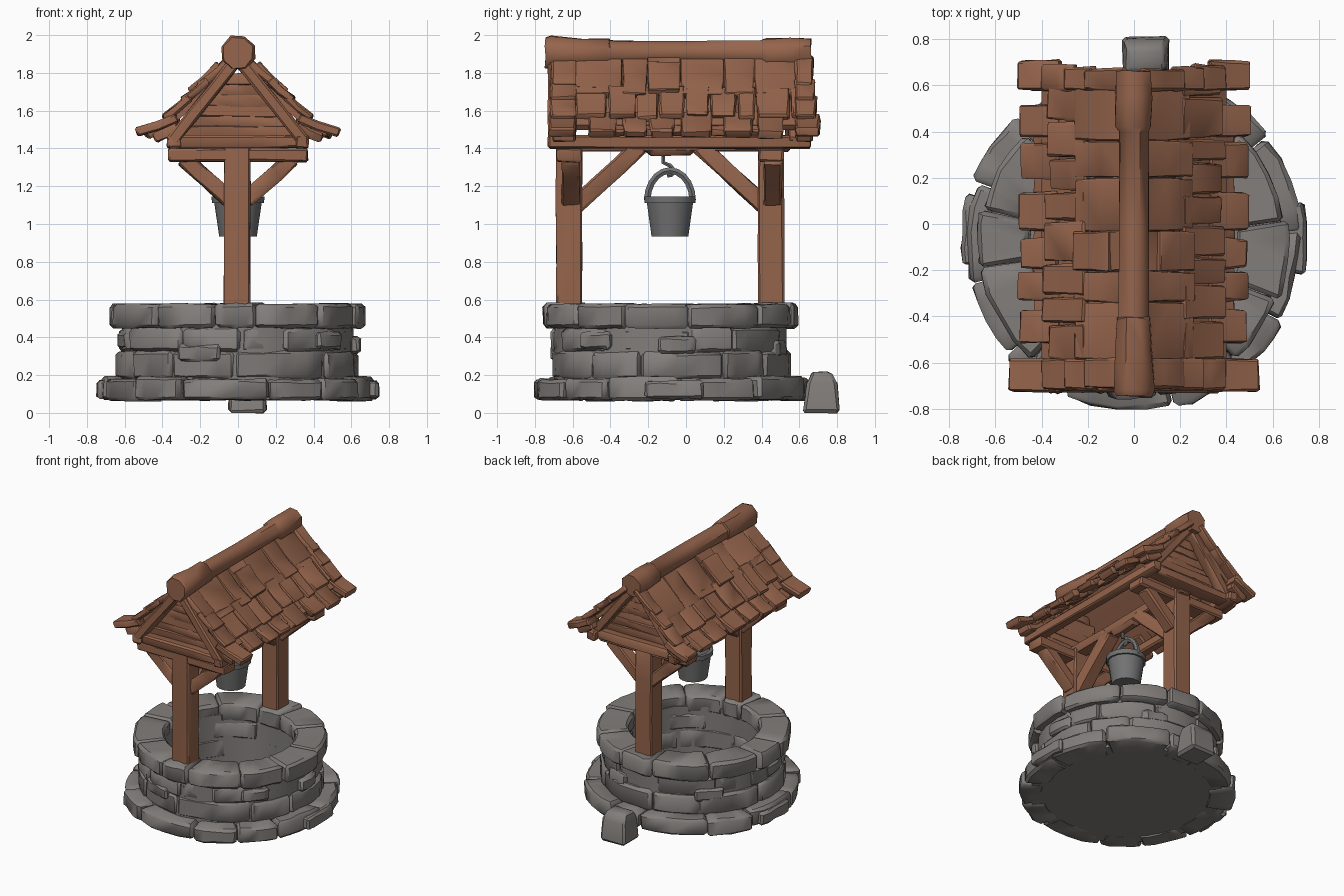
import bpy, bmesh, math, random
from mathutils import Vector

if "Cube" in bpy.data.objects:
    bpy.data.objects.remove(bpy.data.objects["Cube"])

random.seed(7)
CY = -0.085                      # centre of the well along y
rnd = random.uniform


def material(name, rgb):
    m = bpy.data.materials.new(name)
    m.diffuse_color = (*rgb, 1)
    m.use_nodes = True
    m.node_tree.nodes["Principled BSDF"].inputs["Base Color"].default_value = m.diffuse_color
    return m


STONE = material("grey stone", (0.222, 0.208, 0.197))
WOOD = material("brown wood", (0.30, 0.128, 0.072))
METAL = material("bucket grey", (0.17, 0.171, 0.172))


def finish(bm, name, mat, bevel=0.012, noise=0.0, angle=35):
    """Chip the edges, roughen, and turn the bmesh into an object."""
    bmesh.ops.recalc_face_normals(bm, faces=bm.faces)
    if bevel:
        sharp = [e for e in bm.edges if len(e.link_faces) == 2 and e.calc_face_angle() > 0.7]
        bmesh.ops.bevel(bm, geom=sharp, offset=bevel, segments=1, affect='EDGES', clamp_overlap=True)
    for v in bm.verts:
        v.co += Vector((rnd(-1, 1), rnd(-1, 1), rnd(-1, 1))) * noise
    me = bpy.data.meshes.new(name)
    bm.to_mesh(me)
    bm.free()
    me.materials.append(mat)
    ob = bpy.data.objects.new(name, me)
    bpy.context.collection.objects.link(ob)
    bpy.ops.object.select_all(action='DESELECT')
    ob.select_set(True)
    bpy.context.view_layer.objects.active = ob
    bpy.ops.object.shade_smooth_by_angle(angle=math.radians(angle))
    return ob


def loft(bm, loops, caps=True):
    """Skin a list of equal closed loops of points."""
    rings = [[bm.verts.new(p) for p in lp] for lp in loops]
    n = len(rings[0])
    for a, b in zip(rings, rings[1:]):
        for i in range(n):
            bm.faces.new((a[i], a[(i + 1) % n], b[(i + 1) % n], b[i]))
    if caps:
        bm.faces.new(rings[0])
        bm.faces.new(rings[-1])


def arc_stone(bm, r0, r1, a0, a1, z0, z1, segs=4):
    loops = []
    for i in range(segs + 1):
        t = a0 + (a1 - a0) * i / segs
        j = rnd(-0.008, 0.008)
        loops.append([(r * math.cos(t), CY + r * math.sin(t), z) for r, z in
                      ((r0, z0), (r1 + j, z0), (r1 + j, z1), (r0, z1))])
    loft(bm, loops)


def stone_ring(name, count, r0, r1, z0, z1, gap, rvar, zvar, phase=0.0):
    bm = bmesh.new()
    cuts = [phase + (i + rnd(-0.22, 0.22)) * math.tau / count for i in range(count)]
    cuts.append(cuts[0] + math.tau)
    for a, b in zip(cuts, cuts[1:]):
        arc_stone(bm, r0 + rnd(-0.015, 0.01), r1 + rnd(-rvar, rvar), a + gap, b - gap,
                  z0 - rnd(0, zvar), z1 + rnd(-zvar, zvar))
    return finish(bm, name, STONE, 0.018, 0.004, 42)


def lathe(bm, profile, n, centre, axis='z', caps=True, turn=0.0):
    loops = []
    for r, h in profile:
        lp = []
        for i in range(n):
            c, s = r * math.cos(turn + i * math.tau / n), r * math.sin(turn + i * math.tau / n)
            lp.append(Vector(centre) + Vector((c, s, h) if axis == 'z' else (c, h, s)))
        loops.append(lp)
    loft(bm, loops, caps)


def beam(name, p, q, w, h, side=(0, 1, 0), bevel=0.01, noise=0.004, segs=3):
    """Timber from p to q: w wide along 'side', h deep across it."""
    p, q, s = Vector(p), Vector(q), Vector(side)
    u = (q - p).normalized().cross(s).normalized()
    bm = bmesh.new()
    loft(bm, [[p.lerp(q, i / segs) + s * a * w / 2 + u * b * h / 2 for a, b in
               ((-1, -1), (1, -1), (1, 1), (-1, 1))] for i in range(segs + 1)])
    return finish(bm, name, WOOD, bevel, noise)


# --- Stone well ---
bm = bmesh.new()
lathe(bm, [(0.66, 0.07), (0.66, 0.11)], 32, (0, CY, 0))
finish(bm, "well_floor", STONE, 0)
bm = bmesh.new()
lathe(bm, [(0.455, 0.09), (0.612, 0.09), (0.612, 0.5), (0.455, 0.5), (0.455, 0.09)], 28, (0, CY, 0), caps=False)
bmesh.ops.remove_doubles(bm, verts=bm.verts, dist=1e-5)
finish(bm, "wall_core", STONE, 0, 0.005)
stone_ring("base_stones", 12, 0.56, 0.735, 0.07, 0.185, 0.005, 0.02, 0.01, 0.15)
stone_ring("wall_lower_stones", 10, 0.46, 0.632, 0.18, 0.325, 0.002, 0.014, 0.006, 0.4)
stone_ring("wall_upper_stones", 11, 0.46, 0.618, 0.325, 0.45, 0.002, 0.014, 0.006, 0.1)
stone_ring("rim_stones", 12, 0.45, 0.668, 0.45, 0.576, 0.003, 0.012, 0.005, 0.25)

# stones at the sides that stand out of the base and wall
bm = bmesh.new()
for a in (-0.18, 2.85):
    arc_stone(bm, 0.56, 0.75, a, a + 0.42, 0.075, 0.17)
for i in range(6):
    a = i * 1.05 + rnd(-0.2, 0.2)
    z = rnd(0.24, 0.34)
    arc_stone(bm, 0.56, rnd(0.632, 0.645), a, a + rnd(0.3, 0.42), z, z + 0.09)
finish(bm, "protruding_stones", STONE, 0.015, 0.004)

# loose block at the back
bm = bmesh.new()
loft(bm, [[(0.05 + x * w, 0.715 + y * d + o, z) for x, y in ((-1, -1), (1, -1), (1, 1), (-1, 1))]
          for z, w, d, o in ((0, 0.10, 0.10, 0), (0.16, 0.095, 0.08, 0.005), (0.22, 0.08, 0.05, 0.0))])
finish(bm, "back_step_stone", STONE, 0.015, 0.004)

# --- Timber frame, front and back ---
for end, y, out in (("front", -0.62, -1), ("back", 0.45, 1)):
    beam(end + "_post", (-0.004, y, 0.56), (-0.004, y, 1.42), 0.138, 0.138, noise=0.003)
    beam(end + "_cross_beam", (-0.37, y, 1.365), (0.37, y, 1.365), 0.13, 0.07)
    yg = -0.66 if out < 0 else 0.57
    beam(end + "_tie_beam", (-0.36, yg, 1.435), (0.36, yg, 1.435), 0.10, 0.065)
    beam(end + "_long_brace", (0, y - out * 0.03, 1.09), (0, y - out * 0.38, 1.415), 0.10, 0.09, (1, 0, 0))
    for k in range(6):           # gable boards
        z = 1.49 + k * 0.055
        w = 0.31 - k * 0.048
        yb = yg - out * 0.03 + rnd(-0.01, 0.01)
        beam(end + "_gable_board", (-w, yb, z + rnd(-.006, .006)), (w, yb, z + rnd(-.006, .006)),
             0.03, 0.062, bevel=0.005)
    for s in (-1, 1):
        beam(end + "_side_brace", (s * 0.04, y + 0.01, 1.125), (s * 0.29, y + 0.01, 1.35), 0.095, 0.085)
        beam(end + "_rafter", (s * 0.01, yg - 0.01 + out * 0.02, 1.865),
             (s * 0.355, yg - 0.01 + out * 0.02, 1.43), 0.08, 0.065)
beam("centre_beam", (0, -0.64, 1.42), (0, 0.55, 1.42), 0.10, 0.07, (1, 0, 0))
beam("hook_beam", (0, CY - 0.13, 1.392), (0, CY + 0.13, 1.392), 0.09, 0.06, (1, 0, 0), 0.025)

# --- Roof ---


def tile(bm, s, y0, y1, a, b, thick, lift=0.0):
    """Shingle whose top runs from a to b (x, z) on side s."""
    d = Vector((b[0] - a[0], b[1] - a[1])).normalized()
    n = Vector((-d.y, d.x))
    loops = []
    for t in (0, 0.5, 1):
        c = Vector(a).lerp(Vector(b), t) + n * (lift - (0.006 if t == 0.5 else 0))
        e = c - n * thick
        f = 0.006 * t
        loops.append([(s * c.x, y0 + f, c.y), (s * c.x, y1 - f, c.y), (s * e.x, y1 - f, e.y), (s * e.x, y0 + f, e.y)])
    loft(bm, loops)


EAVE = [-0.52, -0.37, -0.335, -0.205, -0.195, -0.06, -0.03, 0.14, 0.195, 0.355, 0.375, 0.52]
for s, side in ((-1, "left"), (1, "right")):
    bm = bmesh.new()
    tile(bm, s, -0.67, 0.62, (0.02, 1.865), (0.40, 1.525), 0.035)
    finish(bm, side + "_roof_deck", WOOD, 0)
    beam(side + "_eave_beam", (s * 0.34, -0.73, 1.435), (s * 0.34, 0.66, 1.435), 0.07, 0.07, (1, 0, 0))

    bm = bmesh.new()             # top row: wide boards
    cuts = [-0.59, -0.34, -0.205, -0.03, 0.2, 0.36, 0.6]
    for k, (a, b) in enumerate(zip(cuts, cuts[1:])):
        tile(bm, s, a, b, (0.04, 1.885), (0.255 + rnd(-.012, .015), 1.69), 0.035, 0.012 * (k == 2) + rnd(0, .006))
    tile(bm, s, -0.205, -0.03, (0.10, 1.845), (0.25, 1.70), 0.03, 0.022)
    finish(bm, side + "_upper_roof_boards", WOOD, 0.005, 0.004)

    bm = bmesh.new()             # middle row
    y = -0.59
    while y < 0.58:
        w = min(rnd(0.10, 0.19), 0.61 - y)
        r = rnd(-0.02, 0.015)
        tile(bm, s, y, y + w - 0.005, (0.21, 1.725), (0.385 + r, 1.575 - r * 0.8), 0.038, rnd(0, 0.014))
        y += w
    finish(bm, side + "_middle_shingles", WOOD, 0.008, 0.004)

    bm = bmesh.new()             # eave row, flared outwards
    for a, b in zip(EAVE[::2], EAVE[1::2]):
        tile(bm, s, a, b, (0.33, 1.60), (0.502 + rnd(-.012, .008), 1.495 + rnd(-.008, .008)), 0.05)
    for a, b in zip(EAVE[1:-1:2], EAVE[2::2]):
        tile(bm, s, a - 0.03, b + 0.03, (0.33, 1.575), (0.44, 1.495), 0.04)
    finish(bm, side + "_eave_shingles", WOOD, 0.009, 0.005)

    bm = bmesh.new()             # raised shingles along both gable edges
    for y0, y1, tip, grow in ((-0.715, -0.58, 0.545, -0.006), (0.575, 0.675, 0.51, 0.018)):
        tile(bm, s, y0, y1, (0.04, 1.885), (0.215, 1.735), 0.04, 0.012)
        tile(bm, s, y0 + min(grow, 0), y1 + max(grow, 0) * .5, (0.17, 1.765), (0.30, 1.66), 0.04, 0.012)
        tile(bm, s, y0 + min(grow, 0), y1 + max(grow, 0), (0.26, 1.68), (0.40, 1.57), 0.04, 0.008)
        tile(bm, s, y0 - 0.015 * (grow < 0), y1 + max(grow, 0) * 2, (0.33, 1.585), (tip, 1.508), 0.05)
        tile(bm, s, y0, y1, (0.33, 1.54), (0.455, 1.475), 0.05)
    finish(bm, side + "_gable_edge_shingles", WOOD, 0.009, 0.004)

# ridge log, thicker at both ends
bm = bmesh.new()
lathe(bm, [(0.085, -0.745), (0.095, -0.72), (0.085, -0.55), (0.078, -0.41), (0.068, -0.40), (0.066, 0),
           (0.068, 0.40), (0.083, 0.42), (0.086, 0.55), (0.082, 0.66)], 8, (0, 0, 1.905), 'y', True, math.pi / 8)
finish(bm, "ridge_log", WOOD, 0, 0.006, 48)

# --- Bucket ---
bm = bmesh.new()
lathe(bm, [(0.10, 0.935), (0.125, 1.11), (0.138, 1.11), (0.14, 1.145), (0.115, 1.145), (0.09, 0.96)],
      14, (0, CY, 0))
finish(bm, "bucket", METAL, 0)


def wire(name, pts, r):
    cu = bpy.data.curves.new(name, 'CURVE')
    cu.dimensions = '3D'
    cu.bevel_depth, cu.bevel_resolution, cu.use_fill_caps = r, 1, True
    sp = cu.splines.new('POLY')
    sp.points.add(len(pts) - 1)
    for p, c in zip(sp.points, pts):
        p.co = (*c, 1)
    cu.materials.append(METAL)
    ob = bpy.data.objects.new(name, cu)
    bpy.context.collection.objects.link(ob)
    bpy.ops.object.select_all(action='DESELECT')
    ob.select_set(True)
    bpy.context.view_layer.objects.active = ob
    bpy.ops.object.convert(target='MESH')
    bpy.ops.object.shade_smooth_by_angle(angle=math.radians(50))


wire("bucket_handle", [(0, CY + 0.12 * math.cos(math.pi * i / 10), 1.125 + 0.158 * math.sin(math.pi * i / 10))
                       for i in range(11)], 0.02)
wire("bucket_hook", [(0, CY - 0.035, 1.38), (0, CY - 0.035, 1.325), (0, CY, 1.31), (0, CY + 0.025, 1.285),
                     (0, CY + 0.01, 1.26), (0, CY - 0.015, 1.255)], 0.012)
